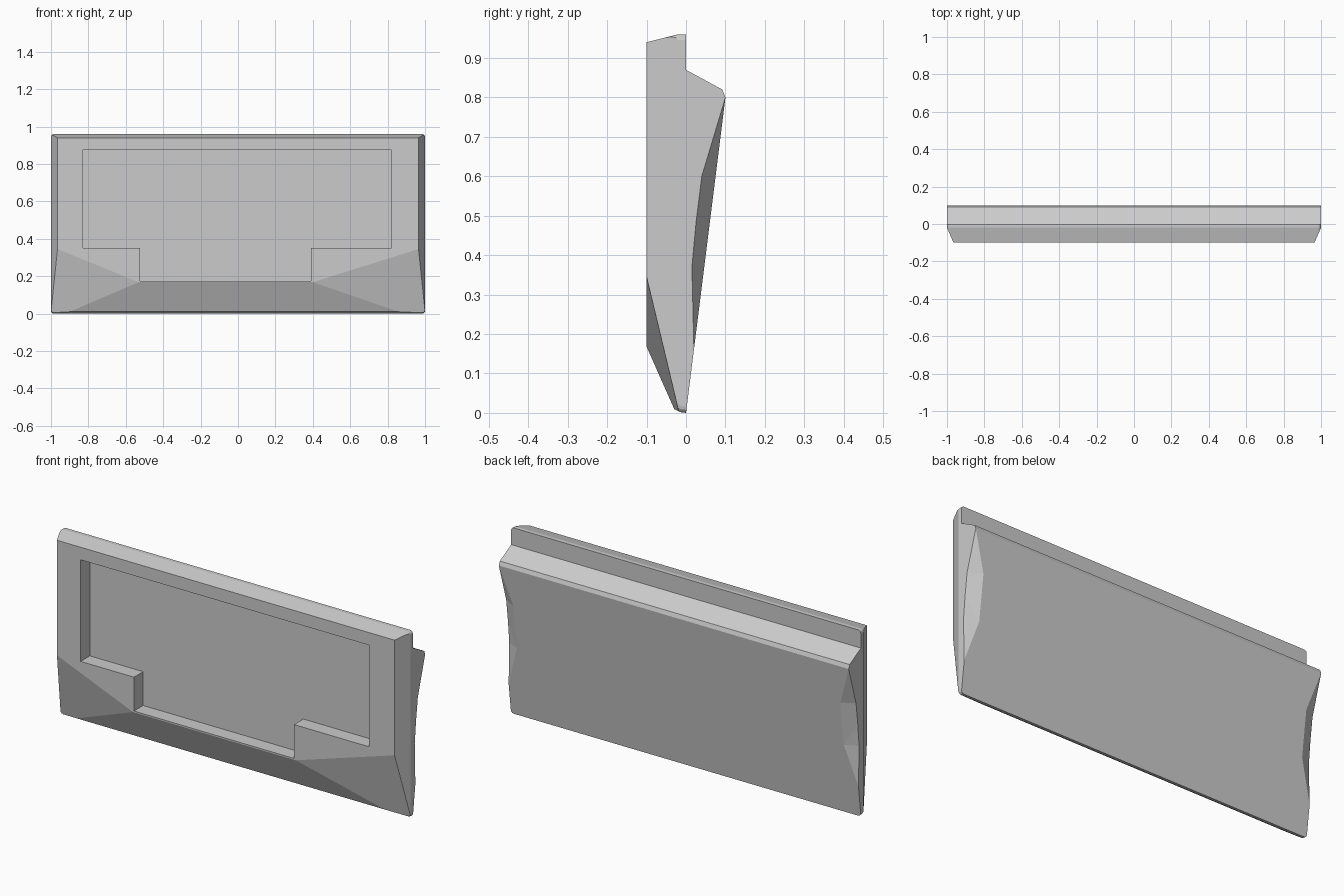
import bpy
import bmesh
from mathutils import Vector

cube = bpy.data.objects.get("Cube")
if cube:
    bpy.data.objects.remove(cube, do_unlink=True)

grey = bpy.data.materials.new("plain grey")
grey.use_nodes = True
colour = (0.6, 0.6, 0.6, 1)
grey.diffuse_color = colour
grey.node_tree.nodes["Principled BSDF"].inputs["Base Color"].default_value = colour


def make_object(name, bm):
    bmesh.ops.recalc_face_normals(bm, faces=bm.faces[:])
    mesh = bpy.data.meshes.new(name)
    bm.to_mesh(mesh)
    bm.free()
    mesh.materials.append(grey)
    ob = bpy.data.objects.new(name, mesh)
    bpy.context.collection.objects.link(ob)
    return ob


def prism(points, shift):
    """Extrude a flat outline along a vector."""
    bm = bmesh.new()
    face = bm.faces.new([bm.verts.new(p) for p in points])
    grown = bmesh.ops.extrude_face_region(bm, geom=[face])["geom"]
    moved = [v for v in grown if isinstance(v, bmesh.types.BMVert)]
    bmesh.ops.translate(bm, verts=moved, vec=shift)
    bmesh.ops.recalc_face_normals(bm, faces=bm.faces[:])
    return bm


def slice_off(bm, a, b, c, inside):
    """Cut along the plane through three points, keeping the inside."""
    a, b, c = Vector(a), Vector(b), Vector(c)
    normal = (b - a).cross(c - a).normalized()
    if normal.dot(inside - a) > 0:
        normal.negate()
    geom = bm.verts[:] + bm.edges[:] + bm.faces[:]
    cut = bmesh.ops.bisect_plane(bm, geom=geom, dist=1e-5, plane_co=a,
                                 plane_no=normal, clear_outer=True)["geom_cut"]
    rim = [e for e in cut if isinstance(e, bmesh.types.BMEdge)]
    bmesh.ops.holes_fill(bm, edges=rim, sides=0)


def carve(body, cutter):
    cutter.hide_render = True
    mod = body.modifiers.new("carve", 'BOOLEAN')
    mod.operation = 'DIFFERENCE'
    mod.solver = 'EXACT'
    mod.object = cutter
    bpy.context.view_layer.objects.active = body
    bpy.ops.object.modifier_apply(modifier=mod.name)
    bpy.data.objects.remove(cutter, do_unlink=True)


# Panel body from its side profile
profile = [(0, 0), (0.1, 0.80), (0.092, 0.82), (0, 0.87), (0, 0.96),
           (-0.02, 0.96), (-0.1, 0.94), (-0.1, 0.168), (-0.03, 0.01), (-0.015, 0.002)]
bm = prism([(-1, y, z) for y, z in profile], (2, 0, 0))

# Rounded outer corners at the top and bottom
corners = [e for e in bm.edges
           if abs(e.verts[0].co.x - e.verts[1].co.x) < 0.01
           and (min(v.co.z for v in e.verts) > 0.93 and max(v.co.y for v in e.verts) < 0.01
                and abs(e.verts[0].co.y - e.verts[1].co.y) > 0.01
                or max(v.co.z for v in e.verts) < 0.02)]
bmesh.ops.bevel(bm, geom=corners, offset=0.015, segments=3, profile=0.5, affect='EDGES')

# Tapered sides and slanted lower front corners
middle = Vector((0, -0.02, 0.5))
for side, inner, foot in ((1, 0.40, 0.86), (-1, -0.53, -0.90)):
    x = 0.965 * side
    slice_off(bm, (side, -0.02, 0), (x, -0.1, 0), (x, -0.1, 1), middle)
    slice_off(bm, (x, -0.1, 0.345), (inner, -0.1, 0.168), (foot, -0.03, 0.01), middle)
panel = make_object("panel", bm)

# Stepped recess in the front
outline = [(-0.83, 0.875), (0.82, 0.875), (0.82, 0.35), (0.39, 0.35),
           (0.39, 0.175), (-0.525, 0.175), (-0.525, 0.35), (-0.83, 0.35)]
recess = prism([(x, -0.2, z) for x, z in outline], (0, 0.175, 0))
carve(panel, make_object("recess_cutter", recess))

# Scooped grips along the back side edges
for side in (1, -1):
    bm = bmesh.new()
    for y, z in ((0.1, 0.8), (0.02, 0.16)):
        for x in (1, 1.05):
            bm.verts.new((x * side, y, z))
    for y, z in ((0.04, 0.6), (0.015, 0.37)):
        back = z / 8
        bm.verts.new((0.935 * side, back, z))
        bm.verts.new((0.935 * side, back + 0.03, z))
        bm.verts.new((1.065 * side, 2 * y - back, z))
    hull = bmesh.ops.convex_hull(bm, input=bm.verts[:])
    loose = [v for v in bm.verts if not v.link_faces]
    bmesh.ops.delete(bm, geom=loose, context='VERTS')
    carve(panel, make_object("grip_cutter", bm))
